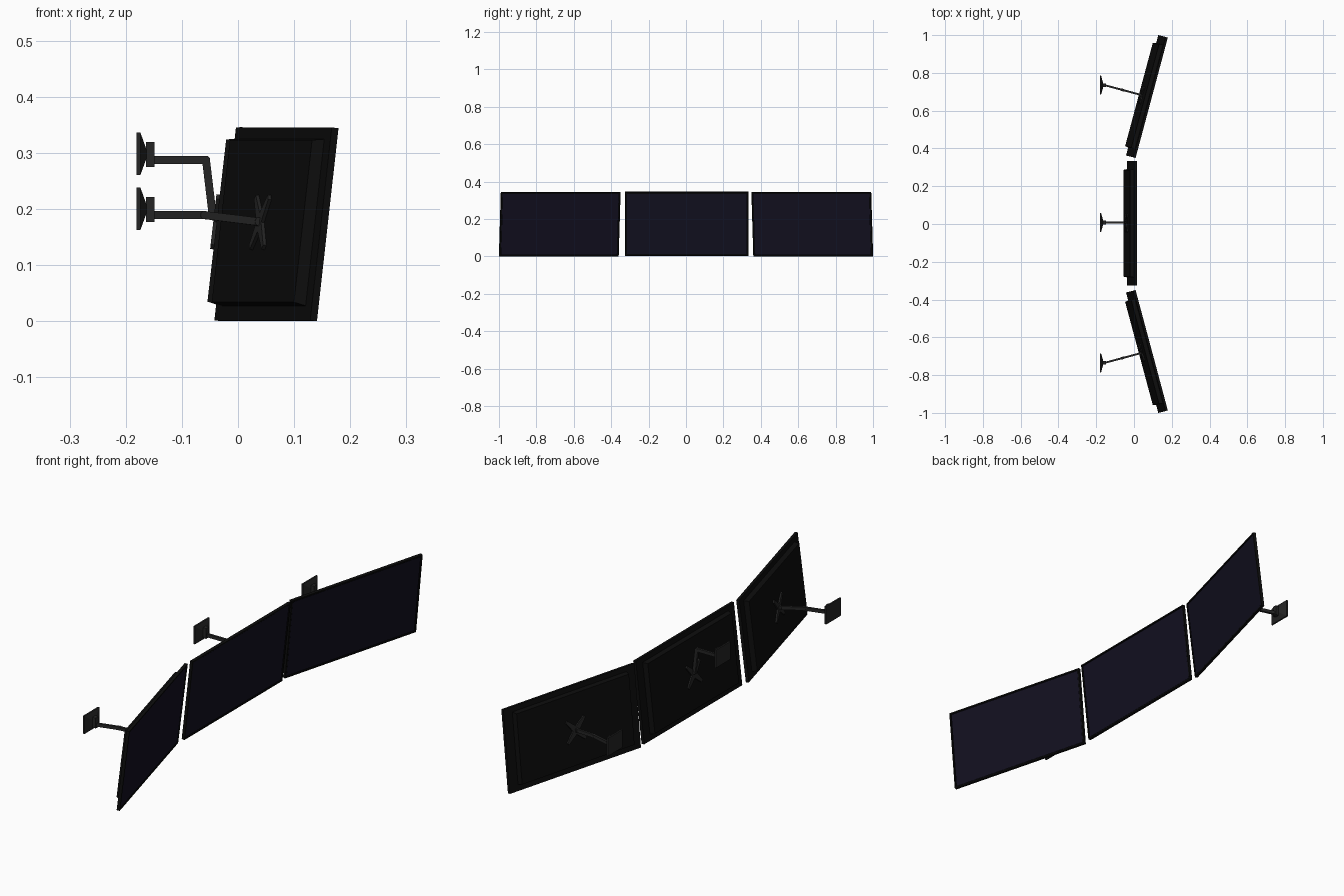
import bpy, bmesh, math
from mathutils import Matrix, Vector

if "Cube" in bpy.data.objects:
    bpy.data.objects.remove(bpy.data.objects["Cube"])

W, H, T = 0.66, 0.346, 0.0125        # panel width, height, thickness
TILT, YAW = math.radians(6.6), math.radians(15)
BUMP = 0.021                         # depth of the rear housing


def mat(name, col):
    m = bpy.data.materials.new(name)
    m.diffuse_color = (*col, 1)
    m.use_nodes = True
    m.node_tree.nodes["Principled BSDF"].inputs["Base Color"].default_value = m.diffuse_color
    return m


FRAME = mat("black_plastic", (0.004, 0.004, 0.004))
SCREEN = mat("dark_glass", (0.006, 0.005, 0.014))
METAL = mat("dark_metal", (0.018, 0.018, 0.018))


def finish(bm, name, material, M):
    bmesh.ops.recalc_face_normals(bm, faces=bm.faces)
    bm.transform(M)
    me = bpy.data.meshes.new(name)
    bm.to_mesh(me)
    bm.free()
    me.materials.append(material)
    ob = bpy.data.objects.new(name, me)
    bpy.context.collection.objects.link(ob)
    return ob


def cube(lo, hi):
    bm = bmesh.new()
    lo, hi = Vector(lo), Vector(hi)
    bmesh.ops.create_cube(bm, size=1, matrix=Matrix.Translation((lo + hi) / 2)
                          @ Matrix.Diagonal((*(hi - lo), 1)))
    return bm


def face_toward(bm, sign):
    return max(bm.faces, key=lambda f: sign * f.calc_center_median().x)


def monitor(tag, M):
    # front frame with recessed opening
    rim, deep = 0.008, 0.002
    bm = cube((-T / 2, -W / 2, -H / 2), (T / 2, W / 2, H / 2))
    bm.normal_update()
    front = face_toward(bm, 1)
    bmesh.ops.inset_region(bm, faces=[front], thickness=rim)
    ext = bmesh.ops.extrude_discrete_faces(bm, faces=[front])["faces"]
    bmesh.ops.translate(bm, verts=ext[0].verts, vec=(-deep, 0, 0))
    bmesh.ops.delete(bm, geom=ext, context="FACES_ONLY")
    finish(bm, tag + "_frame", FRAME, M)

    # screen
    y, z, x = W / 2 - rim, H / 2 - rim, T / 2 - deep
    bm = bmesh.new()
    bm.faces.new([bm.verts.new(p) for p in ((x, -y, -z), (x, y, -z), (x, y, z), (x, -y, z))])
    finish(bm, tag + "_screen", SCREEN, M)

    # rear housing, slightly tapered
    bm = cube((-T / 2 - BUMP, -W / 2 + 0.043, -H / 2 + 0.026),
              (-T / 2, W / 2 - 0.043, H / 2 - 0.021))
    for v in face_toward(bm, -1).verts:
        v.co.y -= math.copysign(0.004, v.co.y)
        v.co.z -= math.copysign(0.004, v.co.z)
    finish(bm, tag + "_rear_housing", FRAME, M)

    # X-shaped mounting bracket
    bm = bmesh.new()
    pts = []
    for k in range(4):
        a = math.radians(45 + 90 * k)
        for r, d in ((0.064, -0.09), (0.064, 0.09), (0.017, math.pi / 4)):
            pts.append((r * math.cos(a + d), r * math.sin(a + d)))
    f = bm.faces.new([bm.verts.new((-T / 2 - BUMP, p, q)) for p, q in pts])
    top = bmesh.ops.extrude_face_region(bm, geom=[f])["geom"]
    bmesh.ops.translate(bm, verts=[v for v in top if isinstance(v, bmesh.types.BMVert)],
                        vec=(-0.006, 0, 0))
    finish(bm, tag + "_bracket", METAL, M)


def mount(tag, M, path, wall_z):
    """Arm follows path of (x, z) in the plane of M; wall plate stays square."""
    # arm bars
    for i, (a, b) in enumerate(zip(path, path[1:])):
        dx, dz = b[0] - a[0], b[1] - a[1]
        bm = cube((0, -0.005, -0.007), (math.hypot(dx, dz), 0.005, 0.007))
        R = Matrix.Rotation(-math.atan2(dz, dx), 4, 'Y')
        finish(bm, f"{tag}_arm_{i + 1}", METAL, M @ Matrix.Translation((a[0], 0, a[1])) @ R)
    # joints
    for i, (x, z) in enumerate(path[:-1]):
        bm = bmesh.new()
        bmesh.ops.create_cone(bm, cap_ends=True, segments=16, radius1=0.0075,
                              radius2=0.0075, depth=0.013)
        ob = finish(bm, f"{tag}_joint_{i + 1}", METAL, M @ Matrix.Translation((x, 0, z))
                    @ Matrix.Rotation(math.pi / 2, 4, 'X'))
        for p in ob.data.polygons:
            p.use_smooth = len(p.vertices) == 4
        ob.data.set_sharp_from_angle(angle=math.radians(40))
    # wall plate: flat base tapering to a neck, then a block
    end = M @ Vector((path[-1][0], 0, 0))
    P = Matrix.Translation((0, end.y, wall_z))
    bm = cube((-0.181, -0.05, -0.038), (-0.174, 0.05, 0.038))
    ext = bmesh.ops.extrude_discrete_faces(bm, faces=[face_toward(bm, 1)])["faces"][0]
    for v in ext.verts:
        v.co = (-0.163, v.co.y * 0.2, v.co.z * 0.2)
    finish(bm, tag + "_wall_plate", METAL, P)
    finish(cube((-0.164, -0.01, -0.023), (-0.149, 0.01, 0.021)),
           tag + "_wall_block", METAL, P)


tilt = Matrix.Rotation(TILT, 4, 'Y')

# centre unit
monitor("centre", Matrix.Translation((-0.011, 0.004, 0.1735)) @ tilt)
mount("centre", Matrix.Translation((0, 0.008, 0)),
      [(-0.045, 0.187), (-0.057, 0.287), (-0.155, 0.287)], 0.298)

# side units, turned inward
for tag, s in (("left", -1), ("right", 1)):
    turn = Matrix.Rotation(-s * YAW, 4, 'Z')
    base = Matrix.Translation((0.0685, s * 0.675, 0)) @ turn
    monitor(tag, base @ Matrix.Translation((0, 0, 0.1725)) @ tilt)
    c = math.cos(YAW)
    path = [((x - 0.0685) / c, z) for x, z in ((0.036, 0.177), (-0.061, 0.189), (-0.155, 0.189))]
    mount(tag, base, path, 0.2)
